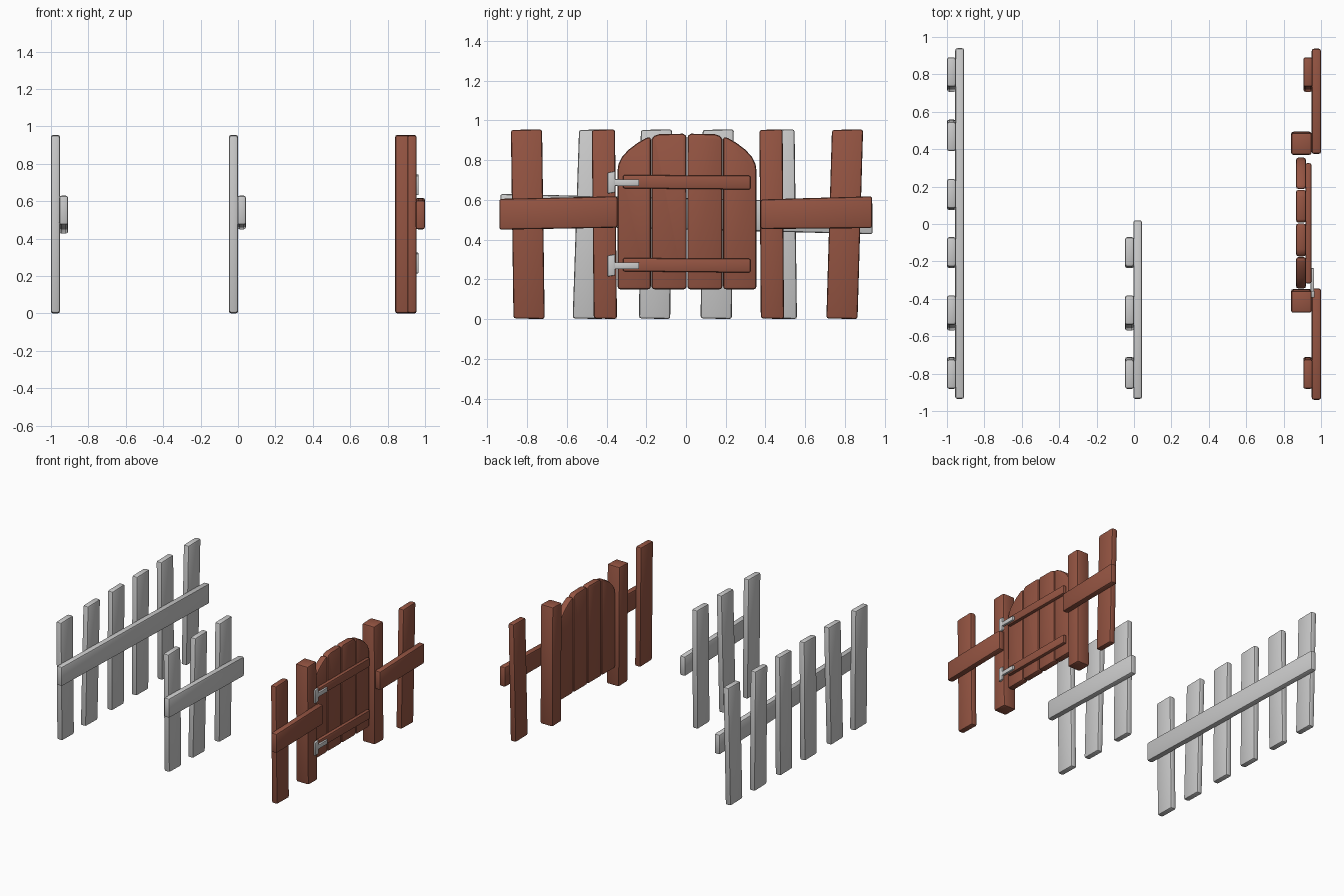
import bpy, bmesh

if "Cube" in bpy.data.objects:
    bpy.data.objects.remove(bpy.data.objects["Cube"])

brown = bpy.data.materials.new("red_brown_wood")
brown.diffuse_color = (0.30, 0.09, 0.055, 1)
brown.use_nodes = True
brown.node_tree.nodes["Principled BSDF"].inputs["Base Color"].default_value = brown.diffuse_color


def slab(name, outline, x0, x1, mat=None, bevel=0.012):
    """Board lying in the YZ plane: outline extruded from x0 to x1, edges rounded."""
    bm = bmesh.new()
    face = bm.faces.new([bm.verts.new((x0, y, z)) for y, z in outline])
    ext = bmesh.ops.extrude_face_region(bm, geom=[face])
    verts = [g for g in ext["geom"] if isinstance(g, bmesh.types.BMVert)]
    bmesh.ops.translate(bm, verts=verts, vec=(x1 - x0, 0, 0))
    bmesh.ops.recalc_face_normals(bm, faces=bm.faces[:])
    edges = [e for e in bm.edges if e.calc_face_angle(0) > 0.7]
    bmesh.ops.bevel(bm, geom=edges, offset=bevel, segments=2, profile=0.5,
                    affect='EDGES', clamp_overlap=True)
    me = bpy.data.meshes.new(name)
    bm.to_mesh(me)
    bm.free()
    for p in me.polygons:
        p.use_smooth = True
    me.set_sharp_from_angle(angle=0.6)
    if mat:
        me.materials.append(mat)
    ob = bpy.data.objects.new(name, me)
    bpy.context.collection.objects.link(ob)
    return ob


def picket(name, bottom, top, width, x0, x1, mat=None):
    """Upright leaning board; bottom and top are centre y values."""
    h = width / 2
    slab(name, [(bottom - h, 0.003), (bottom + h, 0), (top + h, 0.955), (top - h, 0.952)],
         x0, x1, mat)


def rail(name, y0, y1, left, right, x0, x1, mat=None, bevel=0.012):
    """Crosswise board; left and right are (low z, high z)."""
    slab(name, [(y0, left[0]), (y1, right[0]), (y1, right[1]), (y0, left[1])],
         x0, x1, mat, bevel)


# grey fences: full length and half length
leans = [(-0.79, -0.803), (-0.492, -0.46), (-0.158, -0.149),
         (0.152, 0.162), (0.48, 0.468), (0.785, 0.813)]
for i, (b, t) in enumerate(leans):
    picket(f"long_fence_picket_{i}", b, t, 0.157, -1.0, -0.952)
for i, (b, t) in enumerate(leans[:3]):
    picket(f"short_fence_picket_{i}", b, t, 0.157, -0.048, 0.0)
rail("long_fence_rail", -0.935, 0.94, (0.475, 0.63), (0.427, 0.587), -0.956, -0.908)
rail("short_fence_rail", -0.935, 0.02, (0.475, 0.63), (0.45, 0.607), -0.004, 0.043)

# brown gate section: outer pickets, thick gate posts, short rails
for side, (b, t) in (("left", leans[0]), ("right", leans[5])):
    picket(f"gate_picket_{side}", b, t, 0.157, 0.905, 0.955, brown)
picket("gate_post_left", -0.406, -0.416, 0.117, 0.84, 0.95, brown)
picket("gate_post_right", 0.435, 0.428, 0.117, 0.84, 0.95, brown)
rail("gate_rail_left", -0.94, -0.345, (0.45, 0.605), (0.46, 0.618), 0.95, 1.0, brown)
rail("gate_rail_right", 0.375, 0.937, (0.453, 0.602), (0.458, 0.618), 0.95, 1.0, brown)

# gate planks: mirrored about y = 0.005 with an arched top
outer = [(-0.35, 0.15), (-0.182, 0.15), (-0.182, 0.918), (-0.205, 0.912), (-0.25, 0.886),
         (-0.295, 0.852), (-0.328, 0.815), (-0.345, 0.78), (-0.35, 0.745)]
inner = [(-0.178, 0.15), (-0.002, 0.15), (-0.002, 0.925), (-0.02, 0.933),
         (-0.14, 0.931), (-0.166, 0.922), (-0.178, 0.905)]
for part, pts in (("outer", outer), ("inner", inner)):
    for side, s in (("left", 1), ("right", -1)):
        slab(f"gate_plank_{part}_{side}", [(0.005 + s * y, z) for y, z in pts],
             0.866, 0.92, brown, 0.014)

# braces and metal hinges
for part, z in (("lower", 0.27), ("upper", 0.688)):
    rail(f"gate_brace_{part}", -0.318, 0.325, (z - 0.03, z + 0.037),
         (z - 0.036, z + 0.034), 0.917, 0.948, brown, 0.009)
    rail(f"hinge_plate_{part}", -0.394, -0.357, (z - 0.056, z + 0.049),
         (z - 0.05, z + 0.056), 0.944, 0.965, None, 0.004)
    rail(f"hinge_strap_{part}", -0.362, -0.236, (z - 0.018, z + 0.016),
         (z - 0.019, z + 0.015), 0.944, 0.963, None, 0.004)
